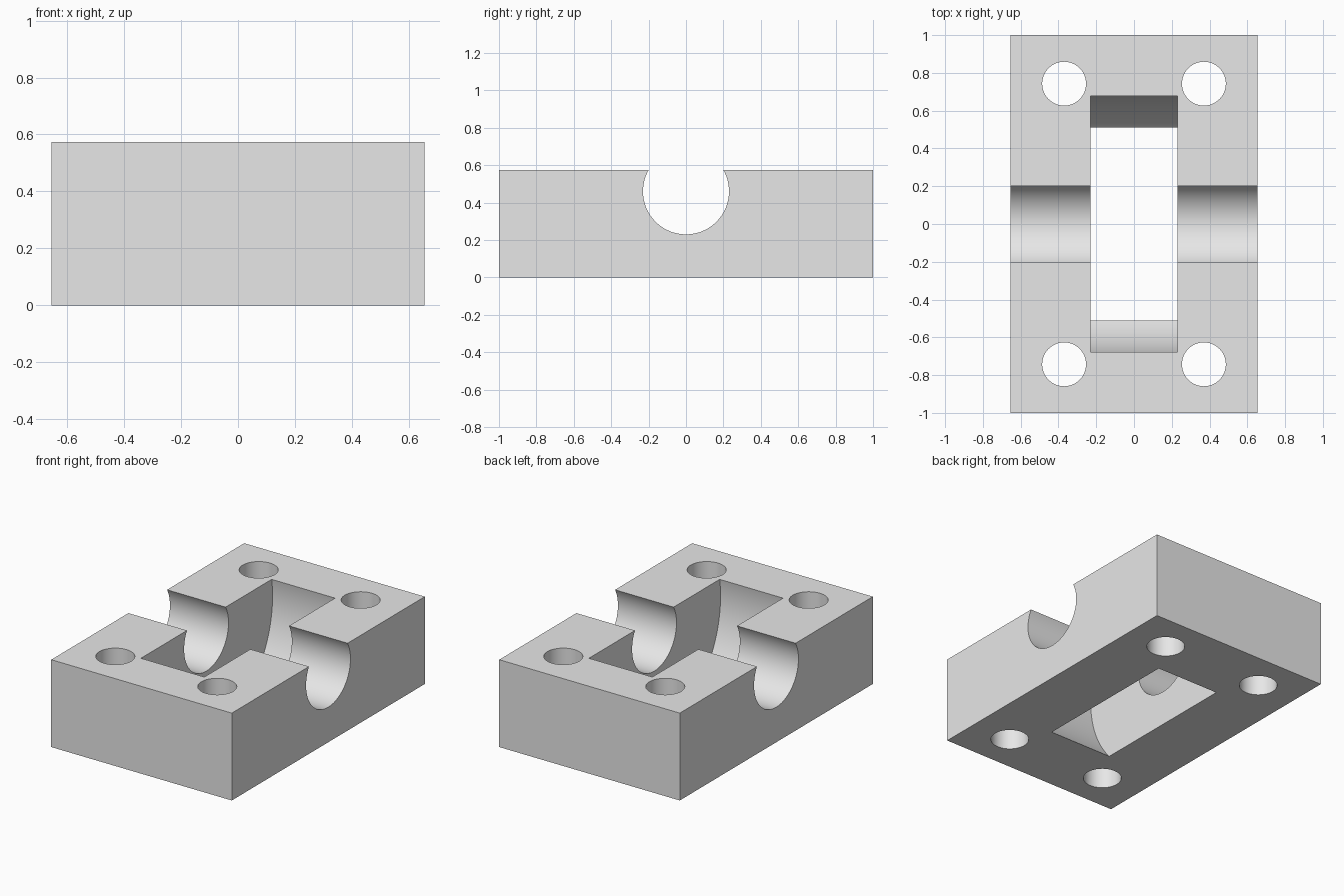
import bpy
import math

if "Cube" in bpy.data.objects:
    bpy.data.objects.remove(bpy.data.objects["Cube"], do_unlink=True)

HALF_X, HALF_Y, HEIGHT = 0.655, 1.0, 0.573
AXIS_Z = 0.46          # shared axis of the shaft groove and the wheel slot

grey = bpy.data.materials.new("light grey")
grey.use_nodes = True
colour = (0.8, 0.8, 0.8, 1)
grey.diffuse_color = colour
grey.node_tree.nodes["Principled BSDF"].inputs["Base Color"].default_value = colour


def cylinder(name, radius, depth, location, along_x=False):
    turn = (0, math.pi / 2, 0) if along_x else (0, 0, 0)
    bpy.ops.mesh.primitive_cylinder_add(vertices=96, radius=radius, depth=depth,
                                        location=location, rotation=turn)
    obj = bpy.context.object
    obj.name = name
    obj.hide_render = True
    obj.data.materials.append(grey)
    return obj


# Solid block
bpy.ops.mesh.primitive_cube_add(size=2, location=(0, 0, HEIGHT / 2))
block = bpy.context.object
block.name = "bearing_block"
block.scale = (HALF_X, HALF_Y, HEIGHT / 2)
bpy.ops.object.transform_apply(location=True, rotation=True, scale=True)
block.data.materials.append(grey)

# Shaft groove, wheel slot and four bolt holes
cutters = [
    cylinder("groove_cutter", 0.23, 2, (0, 0, AXIS_Z), True),
    cylinder("slot_cutter", 0.687, 0.46, (0, 0, AXIS_Z), True),
]
for x in (-0.37, 0.37):
    for y in (-0.743, 0.743):
        cutters.append(cylinder("bolt_hole_cutter", 0.116, 2, (x, y, HEIGHT / 2)))

bpy.ops.object.select_all(action='DESELECT')
block.select_set(True)
bpy.context.view_layer.objects.active = block
for cutter in cutters:
    cut = block.modifiers.new(cutter.name, 'BOOLEAN')
    cut.operation = 'DIFFERENCE'
    cut.solver = 'EXACT'
    cut.object = cutter
    bpy.ops.object.modifier_apply(modifier=cut.name)
for cutter in cutters:
    bpy.data.objects.remove(cutter, do_unlink=True)

# Smooth bores, sharp rims
bpy.ops.object.shade_smooth_by_angle(angle=math.radians(25))
